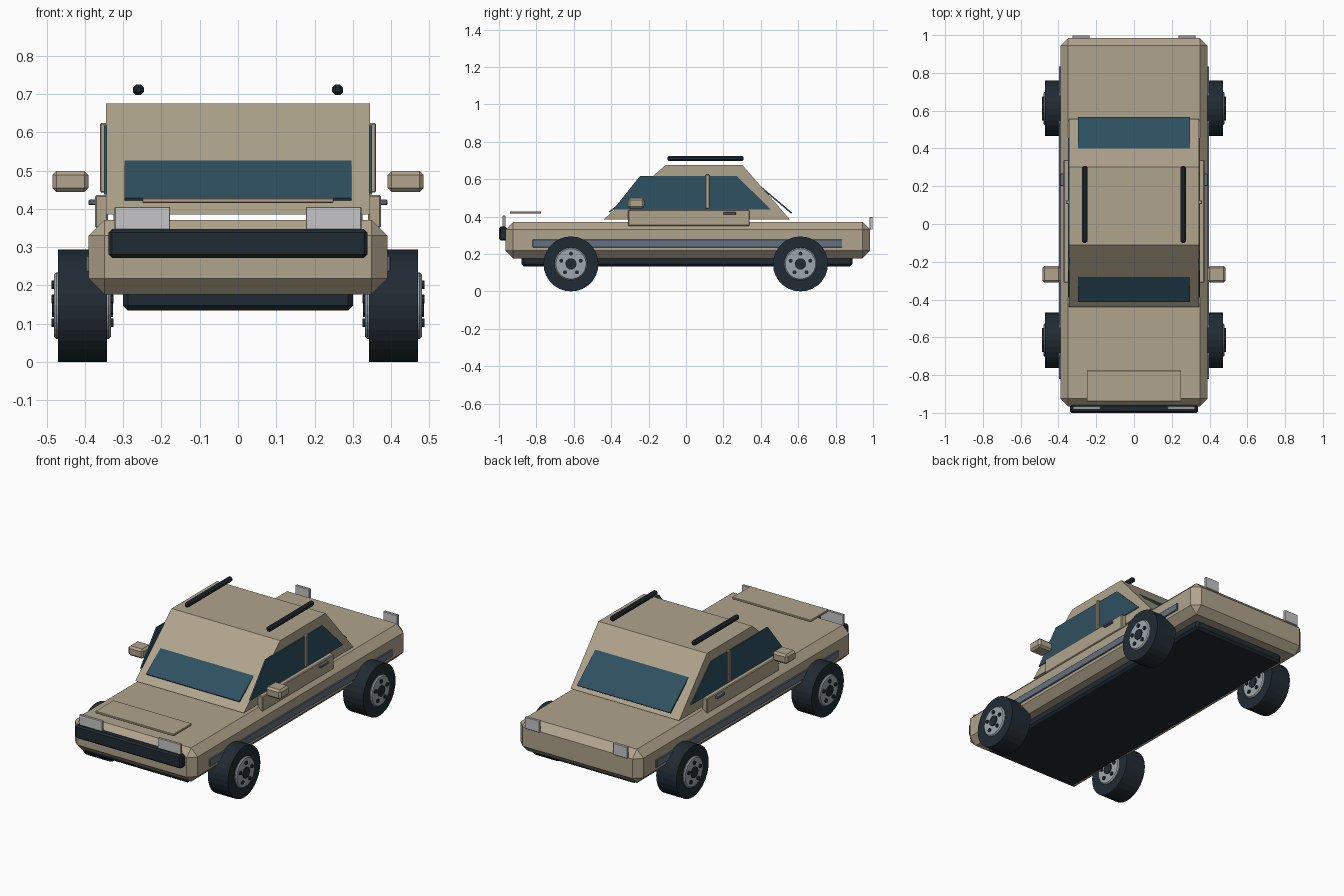
import bpy, bmesh, math
from mathutils import Matrix, Vector

if "Cube" in bpy.data.objects:
    bpy.data.objects.remove(bpy.data.objects["Cube"])


def material(name, rgb):
    m = bpy.data.materials.new(name)
    m.diffuse_color = (*rgb, 1)
    m.use_nodes = True
    m.node_tree.nodes["Principled BSDF"].inputs["Base Color"].default_value = m.diffuse_color
    return m


TAN = material("tan paint", (0.43, 0.37, 0.265))
BLACK = material("dark rubber", (0.015, 0.024, 0.033))
GLASS = material("blue glass", (0.028, 0.08, 0.12))
SILVER = material("hub silver", (0.34, 0.39, 0.42))
STEEL = material("trim steel", (0.13, 0.165, 0.22))
LAMP = material("lamp grey", (0.56, 0.56, 0.57))


def finish(name, bm, mat):
    bmesh.ops.recalc_face_normals(bm, faces=bm.faces)
    me = bpy.data.meshes.new(name)
    bm.to_mesh(me)
    bm.free()
    me.materials.append(mat)
    ob = bpy.data.objects.new(name, me)
    bpy.context.collection.objects.link(ob)
    return ob


def box(name, x, y, z, mat, bevel=0):
    """Box from (min, max) ranges with chamfered edges."""
    bm = bmesh.new()
    bmesh.ops.create_cube(bm, size=1)
    for v in bm.verts:
        v.co = [r[0] if c < 0 else r[1] for c, r in zip(v.co, (x, y, z))]
    if bevel:
        bmesh.ops.bevel(bm, geom=bm.edges[:], offset=bevel, segments=1,
                        affect='EDGES', profile=0.5)
    return finish(name, bm, mat)


def prism(name, profile, x0, x1, mat):
    """Side profile of (y, z) points extruded along x."""
    bm = bmesh.new()
    face = bm.faces.new([bm.verts.new((x0, y, z)) for y, z in profile])
    new = bmesh.ops.extrude_face_region(bm, geom=[face])["geom"]
    bmesh.ops.translate(bm, vec=(x1 - x0, 0, 0),
                        verts=[g for g in new if isinstance(g, bmesh.types.BMVert)])
    return finish(name, bm, mat)


def disc(name, x0, x1, y, z, r, sides, mat, r_end=None):
    """Cylinder lying along x, optionally with narrower chamfered ends."""
    bm = bmesh.new()
    bmesh.ops.create_cone(bm, cap_ends=True, segments=sides, radius1=r, radius2=r,
                          depth=x1 - x0,
                          matrix=Matrix.Translation(((x0 + x1) / 2, y, z))
                          @ Matrix.Rotation(math.pi / 2, 4, 'Y'))
    if r_end:
        rim = [e for e in bm.edges if abs(e.verts[0].co.x - e.verts[1].co.x) < 1e-5]
        bmesh.ops.bevel(bm, geom=rim, offset=r - r_end, segments=1, affect='EDGES')
    return finish(name, bm, mat)


def slab(name, p, q, half_width, mat, thick=0.008):
    """Sloped plate whose outer side runs from p to q in (y, z)."""
    p, q = Vector(p), Vector(q)
    d = (q - p).normalized()
    n = Vector((d.y, -d.x)) * thick
    if n.y > 0:
        n = -n
    return prism(name, [p, q, q + n, p + n], -half_width, half_width, mat)


# Main body, underside and cabin
box("body", (-0.39, 0.39), (-0.965, 0.985), (0.177, 0.371), TAN, 0.041)
box("undertray", (-0.30, 0.30), (-0.88, 0.89), (0.134, 0.19), BLACK, 0.013)
prism("cabin", [(-0.44, 0.385), (0.555, 0.385), (0.302, 0.675), (-0.11, 0.675)],
      -0.345, 0.345, TAN)
slab("windshield", (-0.412, 0.428), (-0.281, 0.526), 0.296, GLASS)
slab("rear_window", (0.567, 0.422), (0.40, 0.563), 0.296, GLASS)

# Hood panel and front bumper
box("hood_panel", (-0.25, 0.25), (-0.94, -0.775), (0.416, 0.428), TAN, 0.002)
box("front_bumper", (-0.338, 0.338), (-1.0, -0.957), (0.272, 0.347), BLACK, 0.009)

for s, side in ((1, "right"), (-1, "left")):
    def mx(a, b):
        return tuple(sorted((s * a, s * b)))

    # Side glass, pillar, door and trim
    x0, x1 = mx(0.342, 0.350)
    prism("side_window_" + side,
          [(-0.39, 0.437), (0.455, 0.437), (0.27, 0.618), (-0.245, 0.618)], x0, x1, GLASS)
    box("pillar_" + side, mx(0.34, 0.361), (0.105, 0.125), (0.443, 0.624), TAN, 0.003)
    box("door_panel_" + side, mx(0.340, 0.373), (-0.31, 0.34), (0.35, 0.436), TAN, 0.004)
    box("door_handle_" + side, mx(0.371, 0.391), (0.20, 0.268), (0.41, 0.424), STEEL, 0.003)
    box("side_stripe_" + side, mx(0.385, 0.398), (-0.82, 0.835), (0.236, 0.277), STEEL, 0.002)
    box("mirror_" + side, mx(0.39, 0.485), (-0.31, -0.222), (0.444, 0.499), TAN, 0.011)
    box("roof_rail_" + side, mx(0.246, 0.274), (-0.10, 0.308), (0.697, 0.725), BLACK, 0.008)

    # Lamps
    box("headlight_" + side, mx(0.177, 0.322), (-0.981, -0.966), (0.32, 0.405), LAMP, 0.002)
    box("tail_light_" + side, mx(0.235, 0.325), (0.982, 0.998), (0.33, 0.397), LAMP, 0.002)

    # Wheels with a hub, cap and bolts showing on both faces
    for y, end in ((-0.615, "front"), (0.612, "rear")):
        tag = "_" + end + "_" + side
        z = 0.147
        disc("tire" + tag, *mx(0.342, 0.470), y, z, 0.147, 28, BLACK)
        disc("hub" + tag, *mx(0.332, 0.480), y, z, 0.087, 24, SILVER, 0.081)
        disc("hub_cap" + tag, *mx(0.326, 0.486), y, z, 0.031, 10, BLACK)
        for i in range(5):
            a = math.pi / 2 + i * math.tau / 5
            disc("bolt%d" % i + tag, *mx(0.325, 0.487), y + 0.055 * math.cos(a),
                 z + 0.055 * math.sin(a), 0.011, 8, BLACK)
